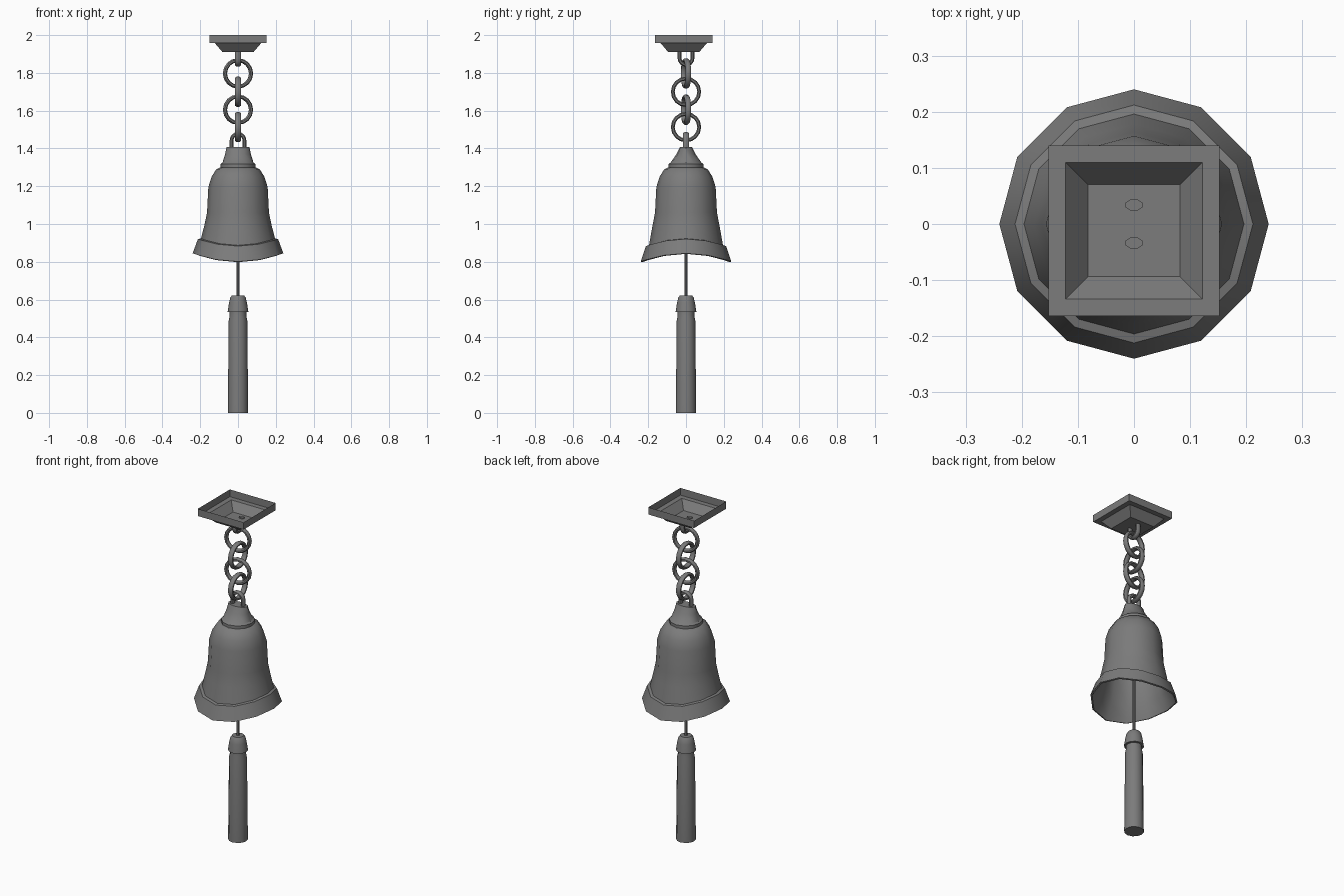
import bpy, bmesh
from math import cos, sin, pi, radians
from mathutils import Matrix, Vector

cube = bpy.data.objects.get("Cube")
if cube:
    bpy.data.objects.remove(cube, do_unlink=True)

metal = bpy.data.materials.new("dark_grey_metal")
metal.use_nodes = True
COLOUR = (0.2, 0.2, 0.2, 1)
metal.diffuse_color = COLOUR
metal.node_tree.nodes["Principled BSDF"].inputs["Base Color"].default_value = COLOUR


def finish(name, bm, smooth=35):
    bmesh.ops.recalc_face_normals(bm, faces=bm.faces)
    mesh = bpy.data.meshes.new(name)
    bm.to_mesh(mesh)
    bm.free()
    mesh.materials.append(metal)
    obj = bpy.data.objects.new(name, mesh)
    bpy.context.collection.objects.link(obj)
    if smooth:
        bpy.ops.object.select_all(action='DESELECT')
        obj.select_set(True)
        bpy.context.view_layer.objects.active = obj
        bpy.ops.object.shade_smooth_by_angle(angle=radians(smooth))
    return obj


def loft(name, rings, sides=12, turn=0, cap_start=True, cap_end=True, smooth=35):
    """Skin stacked rings of (x radius, y radius, z, saddle wave height)."""
    bm = bmesh.new()
    loops = []
    for rx, ry, z, wave in rings:
        angles = [turn + 2 * pi * i / sides for i in range(sides)]
        loops.append([bm.verts.new((rx * cos(a), ry * sin(a), z + wave * cos(2 * a)))
                      for a in angles])
    for a, b in zip(loops, loops[1:]):
        for i in range(sides):
            j = (i + 1) % sides
            bm.faces.new((a[i], a[j], b[j], b[i]))
    if cap_start:
        bm.faces.new(loops[0])
    if cap_end:
        bm.faces.new(loops[-1])
    return finish(name, bm, smooth)


def round_rings(profile):
    return [(r, r, z, 0) for r, z in profile]


def sweep(name, path, closed, turn=0, offset=(0, 0, 0), sides=8):
    """Sweep a flattened tube along a path lying in the local XZ plane."""
    bm = bmesh.new()
    n = len(path)
    loops = []
    for i, p in enumerate(path):
        before = path[i - 1] if closed or i else p
        after = path[(i + 1) % n] if closed or i < n - 1 else p
        tangent = (after - before).normalized()
        side = tangent.cross(Vector((0, 1, 0)))
        loops.append([bm.verts.new(p + side * 0.011 * cos(2 * pi * (k + .5) / sides)
                                   + Vector((0, 0.016, 0)) * sin(2 * pi * (k + .5) / sides))
                      for k in range(sides)])
    for i in range(n if closed else n - 1):
        a, b = loops[i], loops[(i + 1) % n]
        for k in range(sides):
            m = (k + 1) % sides
            bm.faces.new((a[k], a[m], b[m], b[k]))
    if not closed:
        bm.faces.new(loops[0])
        bm.faces.new(loops[-1])
    bm.transform(Matrix.Translation(offset) @ Matrix.Rotation(turn, 4, 'Z'))
    return finish(name, bm, 50)


# Open ceiling tray: upright wall, flat ledge, sloping funnel and floor
r2 = 2 ** 0.5
tray = loft("ceiling_mount", round_rings([(0.152 * r2, 2.0), (0.152 * r2, 1.957),
            (0.122 * r2, 1.957), (0.082 * r2, 1.91)]),
            sides=4, turn=pi / 4, cap_start=False, smooth=0)
tray.location.y = -0.012

# Chain: round links facing alternately front and side
for i, z in enumerate((1.797, 1.70, 1.605, 1.513)):
    ring = [Vector((0.07 * cos(2 * pi * k / 16), 0, 0.07 * sin(2 * pi * k / 16)))
            for k in range(16)]
    sweep(f"chain_link_{i + 1}", ring, True,
          radians(10) if i % 2 == 0 else pi / 2, (0, 0, z))


# Half links: the hanger through the mount and the loop on the bell
def u_shape(leg):
    arc = [Vector((0.034 * cos(pi * k / 8), 0, 0.034 * sin(pi * k / 8))) for k in range(9)]
    return [Vector((0.034, 0, -leg))] + arc + [Vector((-0.034, 0, -leg))]


hanger = [Vector((p.x, 0, -p.z)) for p in u_shape(0.04)]
sweep("mount_hanger", hanger, False, pi / 2, (0, 0, 1.877))
sweep("bell_loop", u_shape(0.05), False, 0, (0, 0, 1.443))

# Bell crown: flattened top widening to a round collar
loft("bell_crown", [(0.061, 0.032, 1.407, 0), (0.068, 0.05, 1.37, 0),
                    (0.082, 0.082, 1.325, 0), (0.092, 0.092, 1.318, 0),
                    (0.092, 0.092, 1.298, 0)])

# Hollow bell with a saddle shaped flared lip
bell = round_rings([(0.088, 1.302), (0.115, 1.29), (0.14, 1.25), (0.157, 1.195),
                    (0.164, 1.06)])
bell += [(0.178, 0.178, 0.99, 0.003), (0.196, 0.196, 0.905, 0.018),
         (0.212, 0.212, 0.902, 0.019), (0.24, 0.24, 0.823, 0.022),
         (0.231, 0.231, 0.820, 0.022), (0.19, 0.19, 0.90, 0.015)]
bell += round_rings([(0.157, 1.04), (0.148, 1.195), (0.105, 1.28)])
loft("bell_body", bell)

# Clapper rod, cap and long weight
loft("clapper_rod", round_rings([(0.008, 1.285), (0.008, 0.60)]), sides=8)
loft("weight_cap", round_rings([(0.032, 0.622), (0.041, 0.61), (0.047, 0.585),
                                (0.055, 0.535), (0.044, 0.533)]))
loft("clapper_weight", round_rings([(0.044, 0.54), (0.044, 0.515), (0.049, 0.49),
                                    (0.054, 0)]))
